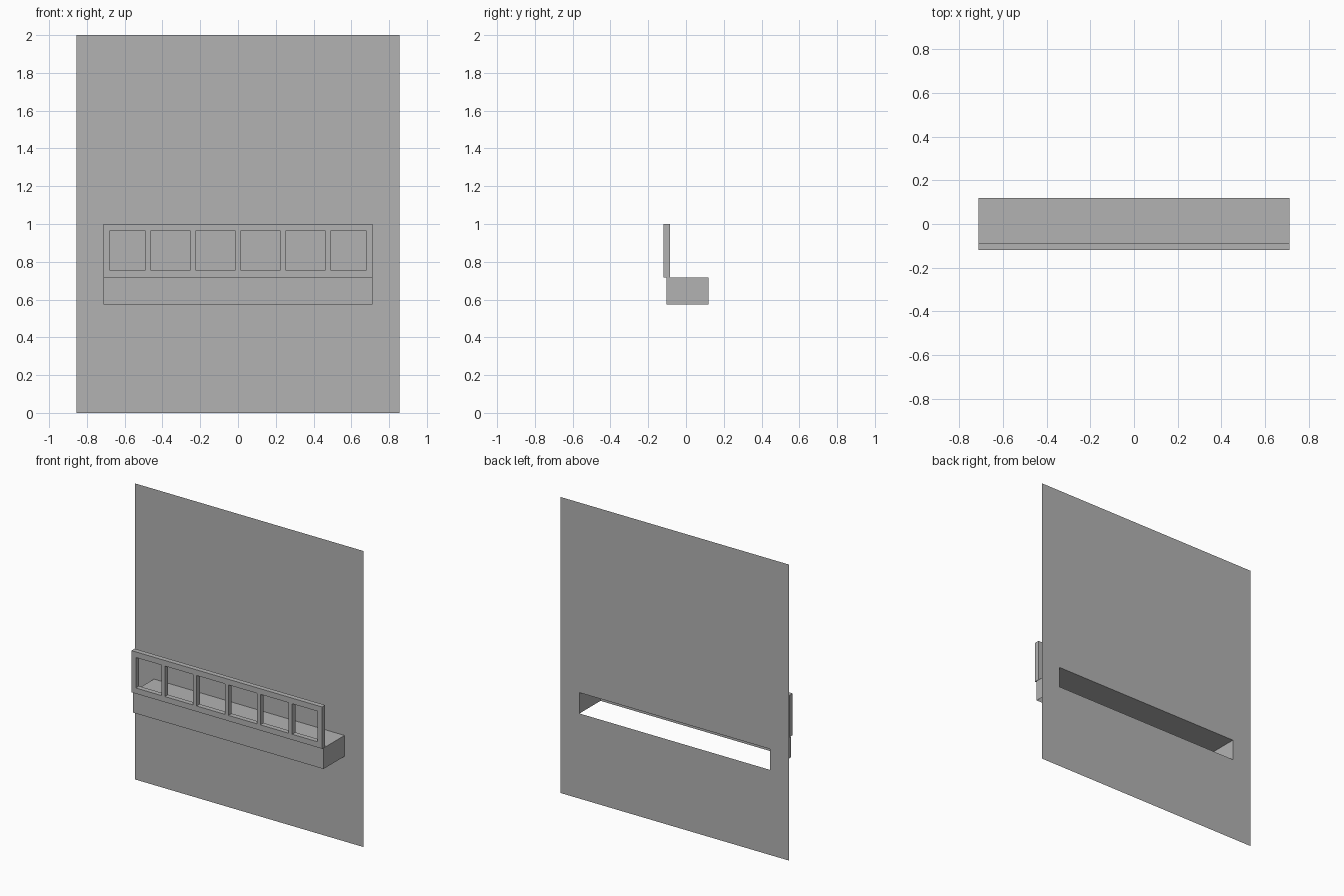
import bpy, bmesh

if "Cube" in bpy.data.objects:
    bpy.data.objects.remove(bpy.data.objects["Cube"])

grey = bpy.data.materials.new("grey")
grey.diffuse_color = (0.45, 0.45, 0.45, 1)
grey.use_nodes = True
grey.node_tree.nodes["Principled BSDF"].inputs["Base Color"].default_value = grey.diffuse_color


def finish(name, bm):
    mesh = bpy.data.meshes.new(name)
    bm.to_mesh(mesh)
    bm.free()
    mesh.materials.append(grey)
    obj = bpy.data.objects.new(name, mesh)
    bpy.context.collection.objects.link(obj)
    return obj


def panel(name, xs, zs, y, is_hole):
    """Front-facing upright sheet split into cells, with some cells left open."""
    bm = bmesh.new()
    grid = [[bm.verts.new((x, y, z)) for z in zs] for x in xs]
    for i in range(len(xs) - 1):
        for j in range(len(zs) - 1):
            if not is_hole(i, j):
                bm.faces.new((grid[i][j], grid[i + 1][j],
                              grid[i + 1][j + 1], grid[i][j + 1]))
    return finish(name, bm)


HALF, LOW, HIGH = 0.712, 0.575, 0.716   # ledge half width, bottom, top
FRONT, BACK = -0.104, 0.12              # ledge front, wall plane

# Thin wall, open behind the ledge
panel("wall", [-0.855, -HALF, HALF, 0.855], [0, LOW, HIGH, 2], BACK,
      lambda i, j: i == 1 and j == 1)

# Hollow ledge: open at the back and underneath
bm = bmesh.new()
bmesh.ops.create_cube(bm, size=1)
for v in bm.verts:
    v.co = (v.co.x * 2 * HALF,
            BACK if v.co.y > 0 else FRONT,
            HIGH if v.co.z > 0 else LOW)
bm.normal_update()
bmesh.ops.delete(bm, geom=[f for f in bm.faces if f.normal.y > 0.5 or f.normal.z < -0.5],
                 context='FACES')
finish("ledge", bm)

# Railing frame with six rectangular openings
half_xs = [0.013, 0.225, 0.251, 0.463, 0.489, 0.68, HALF]
xs = [-x for x in reversed(half_xs)] + half_xs
frame = panel("railing_frame", xs, [0.718, 0.756, 0.962, 1.0], -0.12,
              lambda i, j: j == 1 and i % 2 == 1)
solid = frame.modifiers.new("thickness", 'SOLIDIFY')
solid.thickness = 0.034
solid.offset = -1
